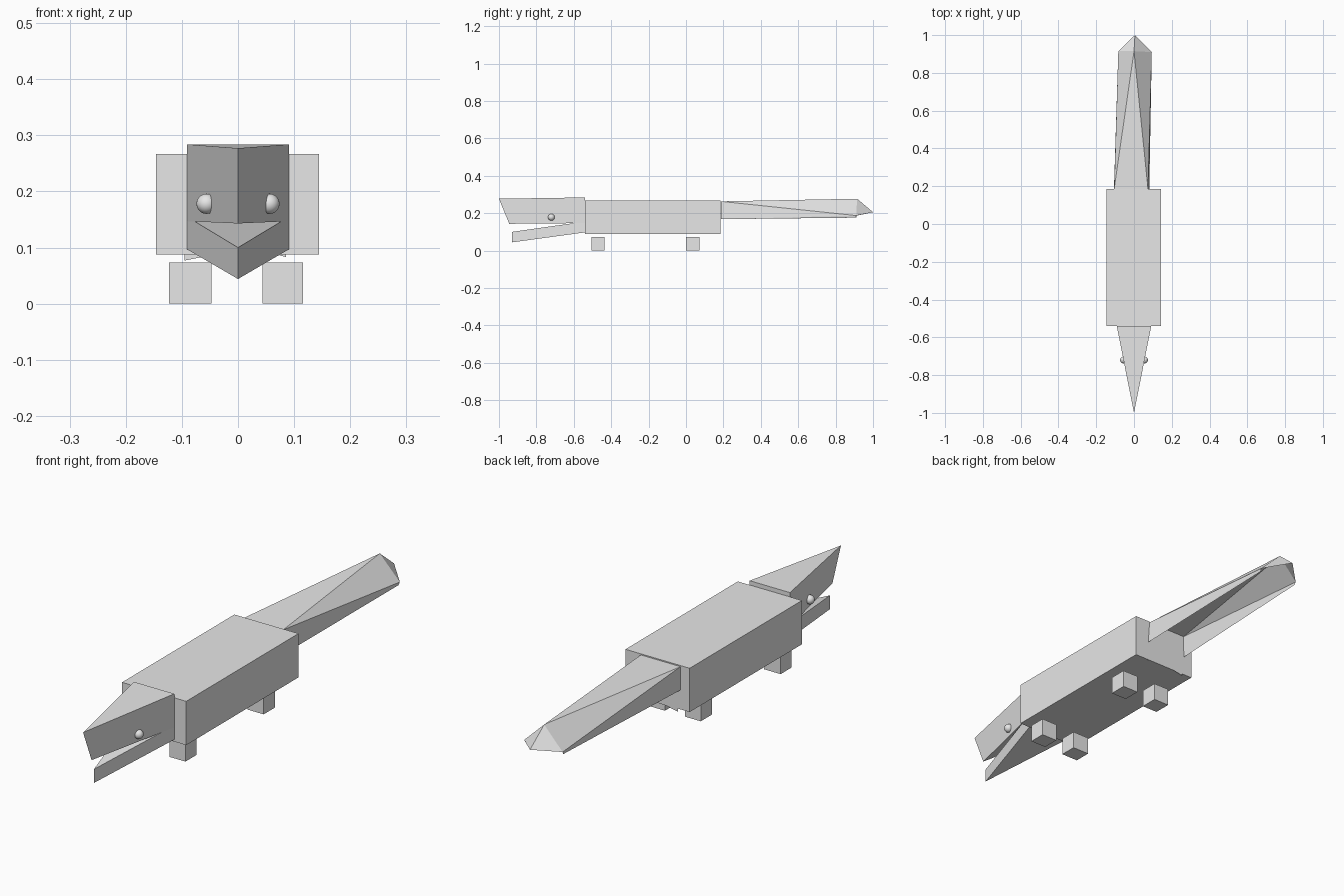
import bpy, bmesh

if "Cube" in bpy.data.objects:
    bpy.data.objects.remove(bpy.data.objects["Cube"])

grey = bpy.data.materials.new("light_grey")
grey.diffuse_color = (0.8, 0.8, 0.8, 1)
grey.use_nodes = True
grey.node_tree.nodes["Principled BSDF"].inputs["Base Color"].default_value = grey.diffuse_color


def build(name, verts, faces, closed=True):
    me = bpy.data.meshes.new(name)
    me.from_pydata(verts, [], faces)
    if closed:
        bm = bmesh.new()
        bm.from_mesh(me)
        bmesh.ops.recalc_face_normals(bm, faces=bm.faces)
        bm.to_mesh(me)
        bm.free()
    me.materials.append(grey)
    ob = bpy.data.objects.new(name, me)
    bpy.context.collection.objects.link(ob)
    return ob


def box(name, x, y, z):
    verts = [(a, b, c) for a in x for b in y for c in z]
    faces = [(0, 1, 3, 2), (4, 6, 7, 5), (0, 4, 5, 1),
             (2, 3, 7, 6), (0, 2, 6, 4), (1, 5, 7, 3)]
    return build(name, verts, faces)


def wedge(name, w, back, back_low, back_high, tip_low, tip_high):
    """Triangular prism narrowing to a vertical edge at the snout."""
    verts = [(-w, back, back_low), (w, back, back_low), (0, *tip_low),
             (-w, back, back_high), (w, back, back_high), (0, *tip_high)]
    faces = [(0, 1, 2), (3, 5, 4), (0, 3, 4, 1), (1, 4, 5, 2), (2, 5, 3, 0)]
    return build(name, verts, faces)


# Body
box("body", (-0.146, 0.144), (-0.54, 0.185), (0.088, 0.267))

# Stubby legs
for label, y in (("front", (-0.505, -0.435)), ("back", (0.0, 0.073))):
    shift = 0.005 if label == "back" else 0
    box(label + "_leg_left", (-0.123 + shift, -0.047), y, (0, 0.073))
    box(label + "_leg_right", (0.044, 0.116), y, (0, 0.073))

# Head: two wedges forming an open mouth
wedge("upper_jaw", 0.091, -0.541, 0.147, 0.284, (-0.945, 0.143), (-1.0, 0.277))
wedge("lower_jaw", 0.091, -0.541, 0.097, 0.155, (-0.93, 0.044), (-0.93, 0.10))

# Eyes
for side, x in (("left", -0.056), ("right", 0.056)):
    bpy.ops.mesh.primitive_uv_sphere_add(segments=24, ring_count=12, radius=0.018,
                                         location=(x, -0.72, 0.178))
    eye = bpy.context.object
    eye.name = side + "_eye"
    eye.data.materials.append(grey)
    bpy.ops.object.shade_smooth_by_angle()

# Tail: folded shell, open underneath
tail = [(-0.105, 0.186, 0.263), (0.074, 0.186, 0.263),     # base top
        (-0.106, 0.186, 0.168), (0.081, 0.186, 0.168),     # base bottom
        (0, 0.915, 0.277), (0.005, 1.0, 0.205),            # ridge, tip
        (-0.083, 0.915, 0.187), (0.094, 0.91, 0.187),      # end corners
        (-0.082, 0.91, 0.176), (0.092, 0.905, 0.176)]      # lower end corners
build("tail", tail,
      [(0, 1, 4), (0, 4, 6), (1, 7, 4), (0, 6, 2), (2, 6, 8),
       (1, 3, 7), (3, 9, 7), (4, 5, 6), (4, 7, 5)], closed=False)

# Ragged flap where the tail meets the body
build("tail_root", [(-0.1, 0.188, 0.168), (-0.095, 0.188, 0.077),
                    (-0.04, 0.188, 0.088), (0.06, 0.188, 0.09),
                    (0.086, 0.188, 0.083), (0.081, 0.188, 0.168)],
      [(0, 5, 4, 3, 2, 1)], closed=False)
